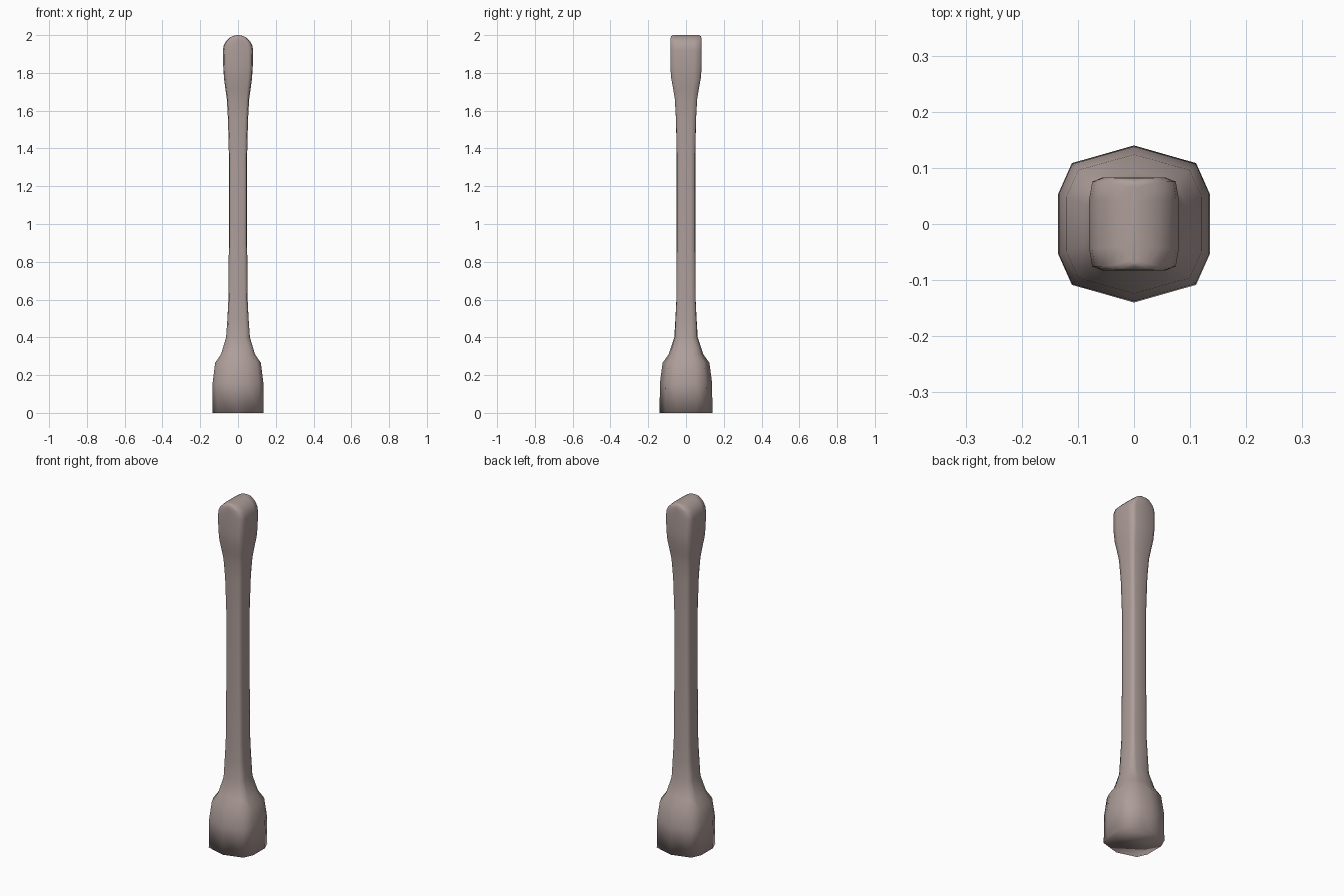
import bpy, bmesh, math

if "Cube" in bpy.data.objects:
    bpy.data.objects.remove(bpy.data.objects["Cube"])

# Quarter cross-sections (unit size): faceted foot and rounded square for shaft/head
FOOT = [(0, 1), (0.4, 0.89), (0.82, 0.775), (1, 0.385)]
HEAD = [(0, 1), (0.70, 1), (0.93, 0.91), (1, 0.52)]


def section(t):
    q = [(a[0] + (b[0] - a[0]) * t, a[1] + (b[1] - a[1]) * t) for a, b in zip(FOOT, HEAD)]
    right = q + [(x, -y) for x, y in reversed(q)]
    return right + [(-x, y) for x, y in reversed(right[1:-1])]


# Rings: height, half width x, half depth y, blend foot -> head
rings = [
    (0.0, 0.135, 0.14, 0), (0.16, 0.134, 0.138, 0), (0.265, 0.121, 0.124, 0),
    (0.31, 0.09, 0.092, 0.2), (0.40, 0.063, 0.062, 0.5), (0.50, 0.056, 0.056, 0.75),
    (0.60, 0.051, 0.051, 0.85), (0.95, 0.048, 0.049, 0.85), (1.35, 0.048, 0.049, 0.85),
    (1.55, 0.053, 0.053, 0.9), (1.66, 0.059, 0.059, 1), (1.71, 0.066, 0.067, 1),
    (1.77, 0.074, 0.078, 1), (1.83, 0.078, 0.083, 1),
]
# Half-round top of the head
for deg in (0, 20, 38, 54, 68, 80):
    a = math.radians(deg)
    rings.append((1.92 + 0.08 * math.sin(a), 0.08 * math.cos(a),
                  0.083 - 0.012 * max(0, math.sin(a)) ** 12, 1))
rings.append((2.0, 0.004, 0.069, 1))

# Loft the rings into one closed body
bm = bmesh.new()
loops = [[bm.verts.new((x * w, y * d, z)) for x, y in section(t)] for z, w, d, t in rings]
n = len(loops[0])
for lo, hi in zip(loops, loops[1:]):
    for i in range(n):
        j = (i + 1) % n
        bm.faces.new((lo[i], lo[j], hi[j], hi[i]))
bm.faces.new(loops[0])
bm.faces.new(loops[-1])
bmesh.ops.recalc_face_normals(bm, faces=bm.faces)
for f in bm.faces:
    f.smooth = True

mesh = bpy.data.meshes.new("post")
bm.to_mesh(mesh)
bm.free()
post = bpy.data.objects.new("post", mesh)
bpy.context.collection.objects.link(post)

# Dusty brown-grey colour
mat = bpy.data.materials.new("dusty_brown")
mat.diffuse_color = (0.42, 0.34, 0.32, 1)
mat.use_nodes = True
mat.node_tree.nodes["Principled BSDF"].inputs["Base Color"].default_value = mat.diffuse_color
mesh.materials.append(mat)
